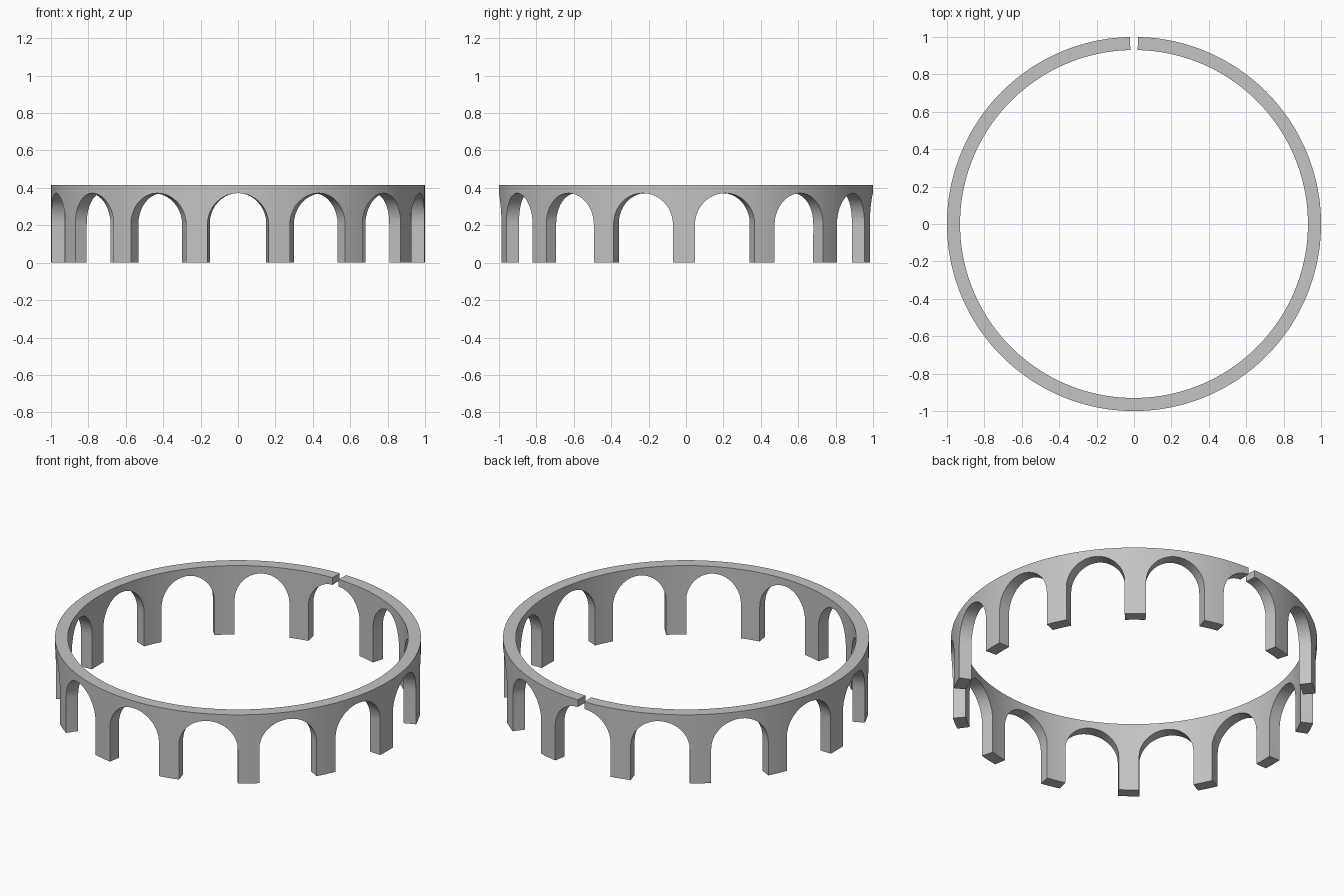
import bpy, bmesh
from math import sin, cos, pi, radians, sqrt

cube = bpy.data.objects.get("Cube")
if cube:
    bpy.data.objects.remove(cube, do_unlink=True)

BAYS = 14
GAP = radians(2.5)                 # open joint at the back
BAY = (2 * pi - GAP) / BAYS        # angle of one bay, pier centre to pier centre
HALF = radians(9.4)                # half opening of an arch
SPRING, CROWN, TOP = 0.205, 0.372, 0.415
THICK = 0.07
ARCH_STEPS, PIER_STEPS = 20, 4

stone = bpy.data.materials.new("grey stone")
stone.use_nodes = True
grey = (0.55, 0.55, 0.55, 1)
stone.diffuse_color = grey
stone.node_tree.nodes["Principled BSDF"].inputs["Base Color"].default_value = grey

# Columns across the strip: (angle from the front, underside height, starts a pier cell)
columns = []
for bay in range(BAYS):
    start = -pi + GAP / 2 + bay * BAY          # each bay runs crown to crown
    half_arch = [HALF * sin(pi / 2 * i / (ARCH_STEPS // 2)) for i in range(ARCH_STEPS // 2 + 1)]
    rise = [SPRING + (CROWN - SPRING) * sqrt(max(0, 1 - (a / HALF) ** 2)) for a in half_arch]
    arch = list(zip(half_arch, rise))
    for a, z in arch[:-1]:
        columns.append((start + a, z, False))
    pier_width = BAY - 2 * HALF
    for i in range(PIER_STEPS):
        columns.append((start + HALF + pier_width * i / PIER_STEPS, SPRING, True))
    for a, z in arch[:0:-1]:
        columns.append((start + BAY - a, z, False))
columns.append((pi - GAP / 2, CROWN, False))

# Outer wall sheet, quad by quad, with legs under the pier cells
bm = bmesh.new()


def vert(angle, z):
    return bm.verts.new((sin(angle), -cos(angle), z))


def panel(a0, a1, low0, low1, high):
    bm.faces.new([vert(a0, low0), vert(a1, low1), vert(a1, high), vert(a0, high)])


for (a0, z0, pier), (a1, z1, _) in zip(columns, columns[1:]):
    panel(a0, a1, z0, z1, TOP)
    if pier:
        panel(a0, a1, 0, 0, SPRING)
bmesh.ops.remove_doubles(bm, verts=bm.verts, dist=0.0002)

mesh = bpy.data.meshes.new("arcade_ring")
bm.to_mesh(mesh)
bm.free()
mesh.materials.append(stone)
ring = bpy.data.objects.new("arcade_ring", mesh)
bpy.context.collection.objects.link(ring)

# Wall thickness, grown inwards
solid = ring.modifiers.new("wall_thickness", "SOLIDIFY")
solid.thickness = THICK
solid.offset = -1

bpy.context.view_layer.objects.active = ring
ring.select_set(True)
bpy.ops.object.modifier_apply(modifier=solid.name)
bpy.ops.object.shade_smooth_by_angle(angle=radians(30))
